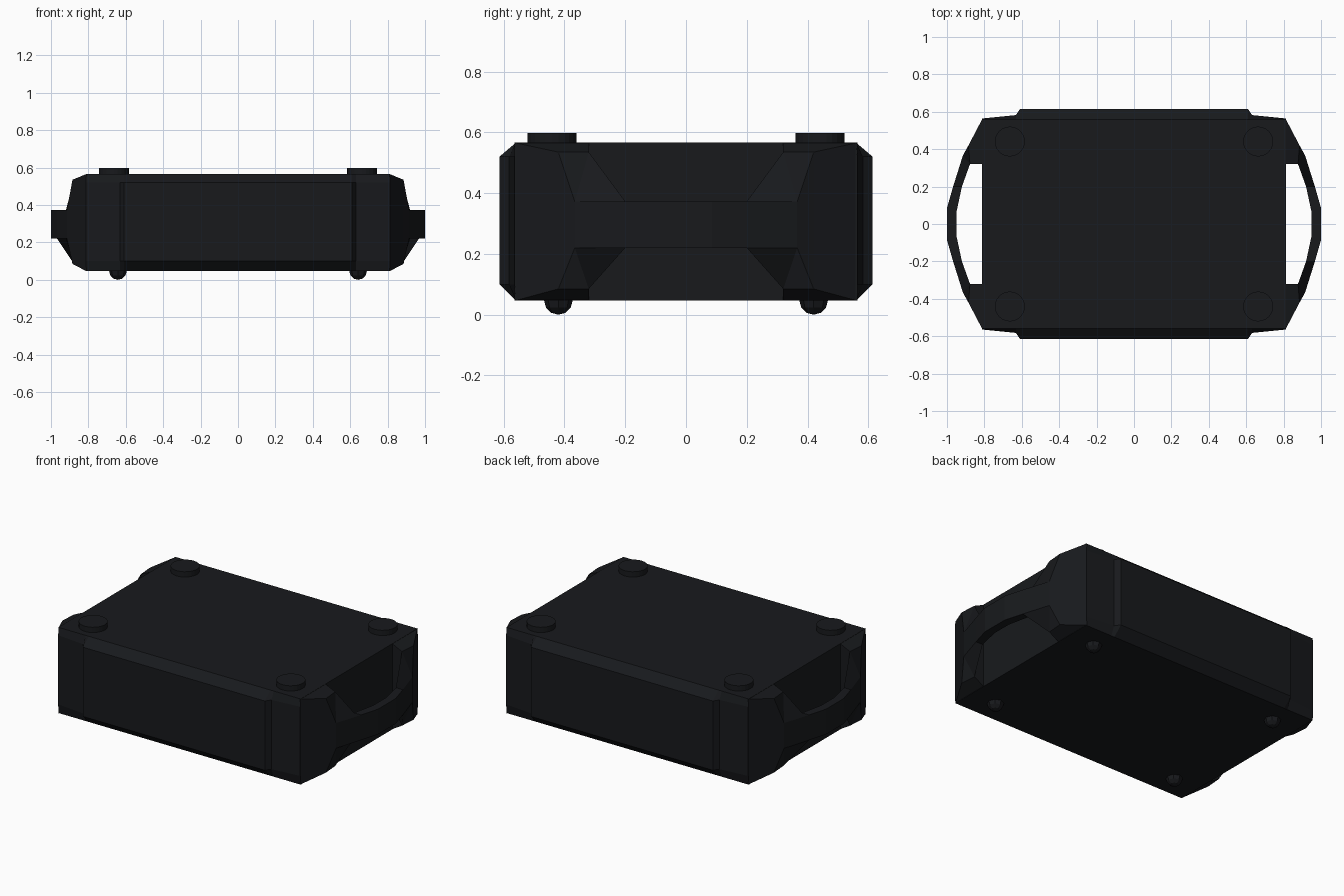
import bpy, bmesh
from mathutils import Matrix

if "Cube" in bpy.data.objects:
    bpy.data.objects.remove(bpy.data.objects["Cube"])

black = bpy.data.materials.new("black_plastic")
black.diffuse_color = (0.009, 0.010, 0.012, 1)
black.use_nodes = True
black.node_tree.nodes["Principled BSDF"].inputs["Base Color"].default_value = black.diffuse_color


def finish(bm, name):
    bmesh.ops.remove_doubles(bm, verts=bm.verts, dist=1e-5)
    bmesh.ops.recalc_face_normals(bm, faces=bm.faces)
    me = bpy.data.meshes.new(name)
    bm.to_mesh(me)
    bm.free()
    me.materials.append(black)
    ob = bpy.data.objects.new(name, me)
    bpy.context.collection.objects.link(ob)
    return ob


def loft(rings, name, caps):
    bm = bmesh.new()
    rows = [[bm.verts.new(p) for p in r] for r in rings]
    n = len(rows[0])
    for a, b in zip(rows, rows[1:]):
        for i in range(n):
            j = (i + 1) % n
            bm.faces.new((a[i], a[j], b[j], b[i]))
    if caps:
        bm.faces.new(rows[0])
        bm.faces.new(rows[-1])
    return finish(bm, name)


# Main case: octagonal section, thicker in the middle where the side panels are
def case_ring(x, ym):
    half = [(0.56, 0.046), (ym, 0.10), (ym, 0.52), (0.56, 0.566)]
    pts = half + [(-y, z) for y, z in reversed(half)]
    return [(x, y, z) for y, z in pts]


stations = [(0.61, 0.614), (0.632, 0.582), (0.813, 0.564)]
stations = [(-x, y) for x, y in reversed(stations)] + stations
loft([case_ring(x, y) for x, y in stations], "case", True)

# Corner blocks flowing into a curved carry handle
# (outer x, outer y, outer z low/high), (inner x, inner y, inner z low/high)
half_handle = [
    ((0.81, 0.564, 0.046, 0.566), (0.81, 0.32, 0.046, 0.566)),
    ((0.885, 0.42, 0.085, 0.535), (0.877, 0.32, 0.085, 0.535)),
    ((0.915, 0.366, 0.22, 0.373), (0.877, 0.32, 0.085, 0.535)),
    ((0.967, 0.20, 0.22, 0.373), (0.92, 0.20, 0.22, 0.373)),
    ((1.0, 0.085, 0.22, 0.373), (0.95, 0.06, 0.22, 0.373)),
]


def handle_ring(o, i, sx, sy):
    return [(sx * o[0], sy * o[1], o[2]), (sx * o[0], sy * o[1], o[3]),
            (sx * i[0], sy * i[1], i[3]), (sx * i[0], sy * i[1], i[2])]


for side, sx in (("left", -1), ("right", 1)):
    rings = [handle_ring(o, i, sx, 1) for o, i in half_handle]
    rings += [handle_ring(o, i, sx, -1) for o, i in reversed(half_handle)]
    loft(rings, side + "_handle", False)

# Round top pads and small rounded feet
for sx, side in ((-1, "left"), (1, "right")):
    for sy, end in ((-1, "front"), (1, "back")):
        bm = bmesh.new()
        bmesh.ops.create_cone(bm, cap_ends=True, segments=24, radius1=0.08,
                              radius2=0.08, depth=0.06,
                              matrix=Matrix.Translation((sx * 0.664, sy * 0.441, 0.568)))
        finish(bm, f"{end}_{side}_top_pad")
        bm = bmesh.new()
        bmesh.ops.create_uvsphere(bm, u_segments=8, v_segments=6, radius=0.047,
                                  matrix=Matrix.Translation((sx * 0.642, sy * 0.42, 0.047)))
        finish(bm, f"{end}_{side}_foot")
